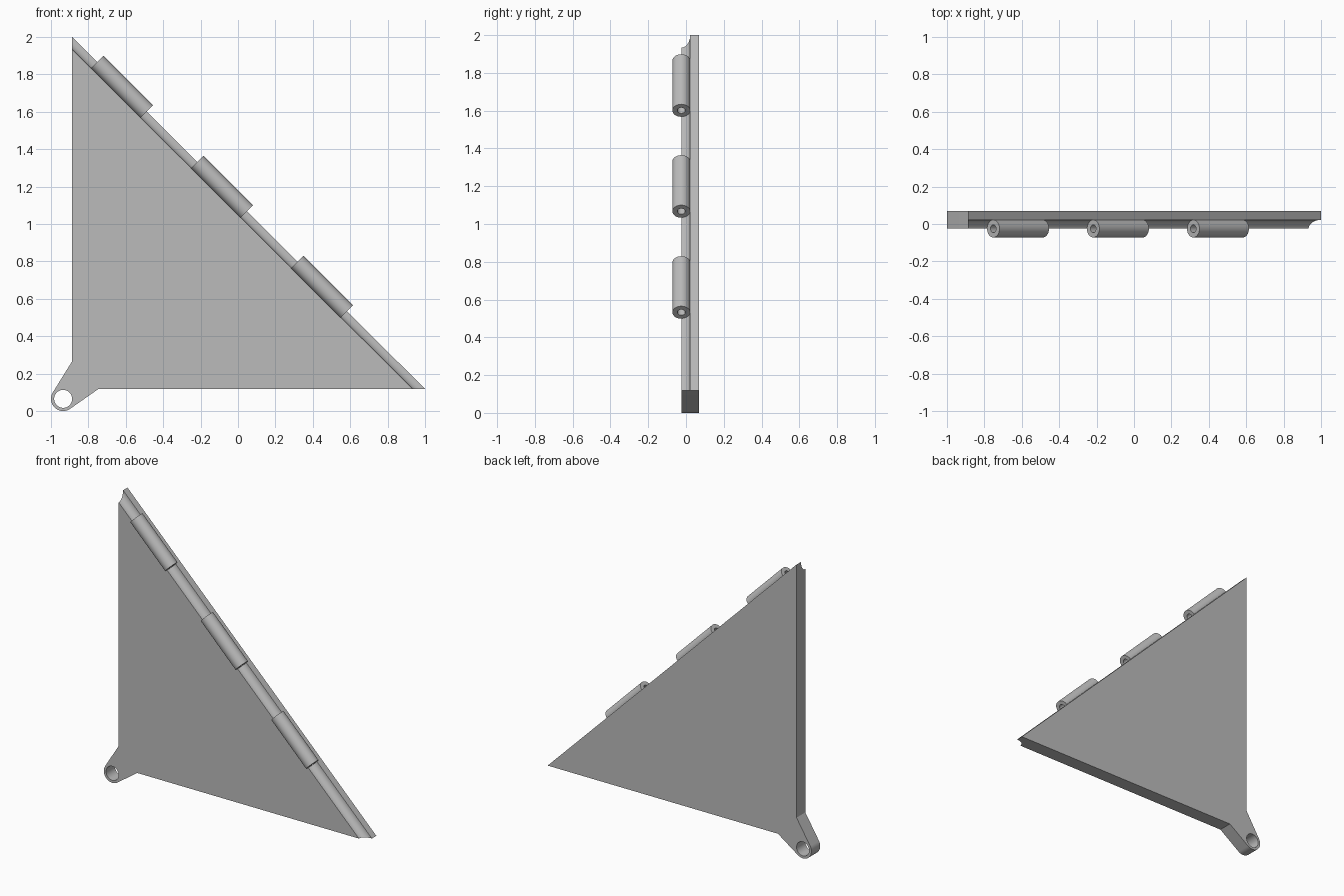
import bpy, bmesh
from math import sin, cos, pi, acos, atan2, sqrt, radians
from mathutils import Matrix, Vector

cube = bpy.data.objects.get("Cube")
if cube:
    bpy.data.objects.remove(cube)

grey = bpy.data.materials.new("plain_grey")
grey.use_nodes = True
colour = (0.5, 0.5, 0.5, 1)
grey.diffuse_color = colour
grey.node_tree.nodes["Principled BSDF"].inputs["Base Color"].default_value = colour

LEFT, BASE, BACK = -0.887, 0.118, 0.07
AXIS_Y, TUBE_R, BORE_R = -0.025, 0.047, 0.021
EYE = Vector((-0.935, 0.065))
EYE_R, EYE_HOLE = 0.065, 0.048


def add_object(name, bm):
    bmesh.ops.recalc_face_normals(bm, faces=bm.faces)
    mesh = bpy.data.meshes.new(name)
    bm.to_mesh(mesh)
    bm.free()
    mesh.materials.append(grey)
    obj = bpy.data.objects.new(name, mesh)
    bpy.context.collection.objects.link(obj)
    return obj


def activate(obj):
    bpy.ops.object.select_all(action="DESELECT")
    obj.select_set(True)
    bpy.context.view_layer.objects.active = obj


def skin(bm, rings, closed=False):
    """Join successive rings of points with quads."""
    loops = [[bm.verts.new(p) for p in ring] for ring in rings]
    pairs = list(zip(loops, loops[1:]))
    if closed:
        pairs.append((loops[-1], loops[0]))
    for a, b in pairs:
        for i in range(len(a)):
            j = (i + 1) % len(a)
            bm.faces.new((a[i], a[j], b[j], b[i]))
    return loops


def tangent_angle(point, side):
    """Angle on the eye where a tangent line from the point touches."""
    d = Vector(point) - EYE
    return atan2(d.y, d.x) + side * acos(EYE_R / d.length)


# Plate with the lug in one outline, set in along the slope for the cove
upper, lower = (LEFT, 0.266), (-0.746, BASE)
start = tangent_angle(upper, 1)
end = tangent_angle(lower, -1) + 2 * pi
steps = 28
arc = [EYE + EYE_R * Vector((cos(a), sin(a)))
       for a in (start + (end - start) * i / steps for i in range(steps + 1))]


def outline(y, inset):
    shift = inset * sqrt(2)
    points = [(LEFT, 2 - shift), upper, *arc, lower, (1 - shift, BASE)]
    return [(x, y, z) for x, z in points]


layers = [outline(BACK, 0)]
for i in range(13):
    a = pi / 2 * i / 12
    layers.append(outline(AXIS_Y + TUBE_R * cos(a), TUBE_R * sin(a)))
bm = bmesh.new()
loops = skin(bm, layers)
bm.faces.new(loops[0])
bm.faces.new(loops[-1])
plate = add_object("triangular_plate", bm)

# Round hole through the lug
bm = bmesh.new()
bmesh.ops.create_cone(bm, cap_ends=True, segments=40, radius1=EYE_HOLE,
                      radius2=EYE_HOLE, depth=0.5,
                      matrix=Matrix.Translation((EYE.x, 0, EYE.y))
                      @ Matrix.Rotation(pi / 2, 4, "X"))
cutter = add_object("lug_hole_cutter", bm)
cutter.hide_render = True
cut = plate.modifiers.new("lug_hole", "BOOLEAN")
cut.operation, cut.solver, cut.object = "DIFFERENCE", "EXACT", cutter
activate(plate)
bpy.ops.object.modifier_apply(modifier=cut.name)
bpy.data.objects.remove(cutter)

# Hollow hinge knuckles along the slope
parts = [plate]
half = 0.187
along = Vector((1, 0, -1)).normalized()
across = Vector((1, 0, 1)).normalized()
out = Vector((0, -1, 0))
for name, x in (("top", -0.62), ("middle", -0.086), ("bottom", 0.449)):
    centre = Vector((x, AXIS_Y, 1 + LEFT + 1 - x))
    rings = [[centre + along * s + r * (across * cos(a) + out * sin(a))
              for a in (2 * pi * i / 40 for i in range(40))]
             for r, s in ((TUBE_R, -half), (TUBE_R, half),
                          (BORE_R, half), (BORE_R, -half))]
    bm = bmesh.new()
    skin(bm, rings, closed=True)
    parts.append(add_object(name + "_hinge_knuckle", bm))

for part in parts:
    activate(part)
    bpy.ops.object.shade_smooth_by_angle(angle=radians(30))
